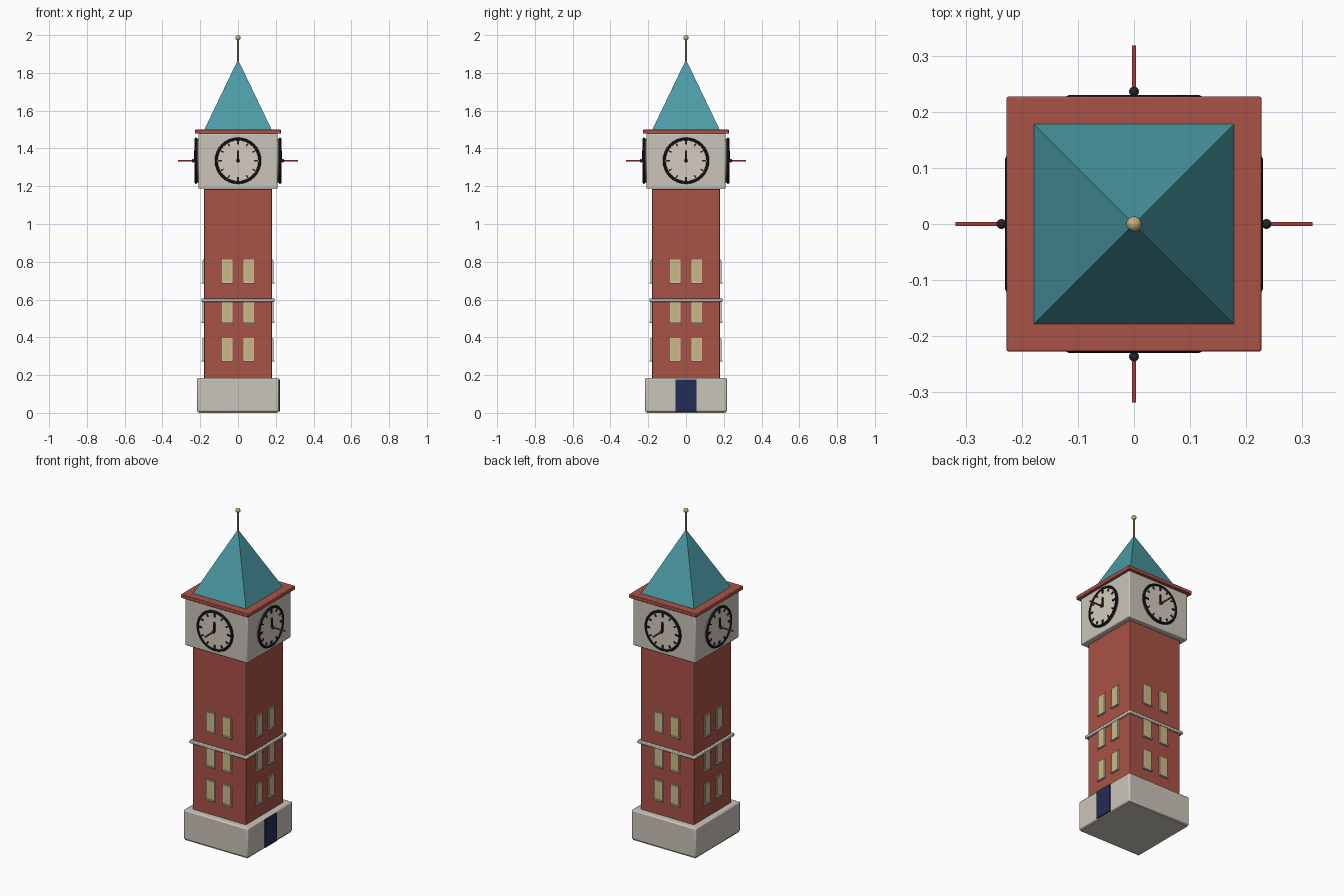
import bpy, math
from mathutils import Matrix, Vector

if "Cube" in bpy.data.objects:
    bpy.data.objects.remove(bpy.data.objects["Cube"])


def mat(name, col):
    m = bpy.data.materials.new(name)
    m.diffuse_color = (*col, 1)
    m.use_nodes = True
    m.node_tree.nodes["Principled BSDF"].inputs["Base Color"].default_value = m.diffuse_color
    return m


STONE = mat("pale stone", (0.60, 0.56, 0.49))
BRICK = mat("red brick", (0.40, 0.085, 0.06))
TEAL = mat("teal roof", (0.07, 0.33, 0.38))
GLASS = mat("warm window", (0.60, 0.49, 0.24))
NAVY = mat("navy door", (0.016, 0.026, 0.09))
BLACK = mat("black iron", (0.016, 0.016, 0.018))
DIAL = mat("clock dial", (0.66, 0.60, 0.52))
GOLD = mat("gold", (0.56, 0.43, 0.20))
RED = mat("red hand", (0.42, 0.04, 0.04))


def finish(name, m, turn=0, bevel=0, smooth=False):
    o = bpy.context.object
    o.name = name
    o.data.materials.append(m)
    bpy.ops.object.transform_apply(location=True, rotation=True, scale=True)
    if turn:
        o.data.transform(Matrix.Rotation(turn, 4, 'Z'))
    if bevel:
        b = o.modifiers.new("bevel", 'BEVEL')
        b.width, b.segments = bevel, 2
    if smooth:
        bpy.ops.object.shade_smooth_by_angle(angle=math.radians(40))
    return o


def box(name, lo, hi, m, turn=0, bevel=0):
    lo, hi = Vector(lo), Vector(hi)
    bpy.ops.mesh.primitive_cube_add(size=1, location=(lo + hi) / 2)
    bpy.context.object.scale = hi - lo
    return finish(name, m, turn, bevel, bevel > 0)


def slab(name, r, z0, z1, m, bevel=0):
    return box(name, (-r, -r, z0), (r, r, z1), m, 0, bevel)


def rod(name, r, loc, depth, m, turn=0, rot=(0, 0, 0), sides=12):
    bpy.ops.mesh.primitive_cylinder_add(vertices=sides, radius=r, depth=depth,
                                        location=loc, rotation=rot)
    return finish(name, m, turn, 0, True)


# Tower masses
slab("base", 0.217, 0.005, 0.185, STONE, 0.008)
slab("base_foot", 0.21, 0, 0.01, STONE)
slab("shaft", 0.18, 0.18, 1.185, BRICK, 0.003)
slab("belt_course", 0.193, 0.588, 0.606, STONE, 0.004)
slab("clock_block", 0.21, 1.187, 1.48, STONE, 0.006)
slab("cornice", 0.227, 1.478, 1.5, BRICK, 0.003)

# Pyramid roof
bpy.ops.mesh.primitive_cone_add(vertices=4, radius1=0.178 * math.sqrt(2), radius2=0,
                                depth=0.37, location=(0, 0, 1.685),
                                rotation=(0, 0, math.pi / 4))
finish("roof", TEAL)

# Finial
rod("finial_rod", 0.0045, (0, 0, 1.92), 0.13, GOLD, sides=8)
bpy.ops.mesh.primitive_uv_sphere_add(segments=10, ring_count=8, radius=0.014,
                                     location=(0, 0, 1.986))
finish("finial_ball", GOLD, smooth=True)

# Door on the right side
box("door", (0.21, -0.055, 0.008), (0.223, 0.055, 0.178), NAVY)

CZ = 1.335
for s in range(4):
    t = s * math.pi / 2
    # Windows: frame, pane and sill
    for zc in (0.335, 0.54, 0.75):
        for x in (-0.058, 0.058):
            box("window_frame", (x - 0.028, -0.186, zc - 0.062),
                (x + 0.028, -0.17, zc + 0.062), STONE, t)
            box("window_pane", (x - 0.024, -0.189, zc - 0.055),
                (x + 0.024, -0.18, zc + 0.058), GLASS, t)
            box("window_sill", (x - 0.031, -0.193, zc - 0.064),
                (x + 0.031, -0.17, zc - 0.057), STONE, t)
    # Clock dial, rim and hour marks
    flat = (math.pi / 2, 0, 0)
    rod("clock_dial", 0.116, (0, -0.215, CZ), 0.018, DIAL, t, flat, 32)
    bpy.ops.mesh.primitive_torus_add(major_radius=0.115, minor_radius=0.008,
                                     major_segments=32, minor_segments=8,
                                     location=(0, -0.222, CZ), rotation=flat)
    finish("clock_rim", BLACK, t, 0, True)
    for h in range(12):
        a = h * math.pi / 6
        bpy.ops.mesh.primitive_cube_add(
            size=1, rotation=(0, a, 0),
            location=(0.096 * math.sin(a), -0.225, CZ + 0.096 * math.cos(a)))
        bpy.context.object.scale = (0.010 if h % 3 == 0 else 0.007, 0.008,
                                    0.022 if h % 3 == 0 else 0.016)
        finish("hour_mark", BLACK, t)
    # Hour hand up, thin red hand pointing straight out, centre boss
    box("hour_hand", (-0.005, -0.232, CZ), (0.005, -0.226, CZ + 0.055), BLACK, t)
    box("minute_hand", (-0.0035, -0.318, CZ - 0.0035),
        (0.0035, -0.222, CZ + 0.0035), RED, t)
    bpy.ops.mesh.primitive_uv_sphere_add(segments=12, ring_count=8, radius=0.009,
                                         location=(0, -0.236, CZ))
    finish("hand_boss", BLACK, t, 0, True)
